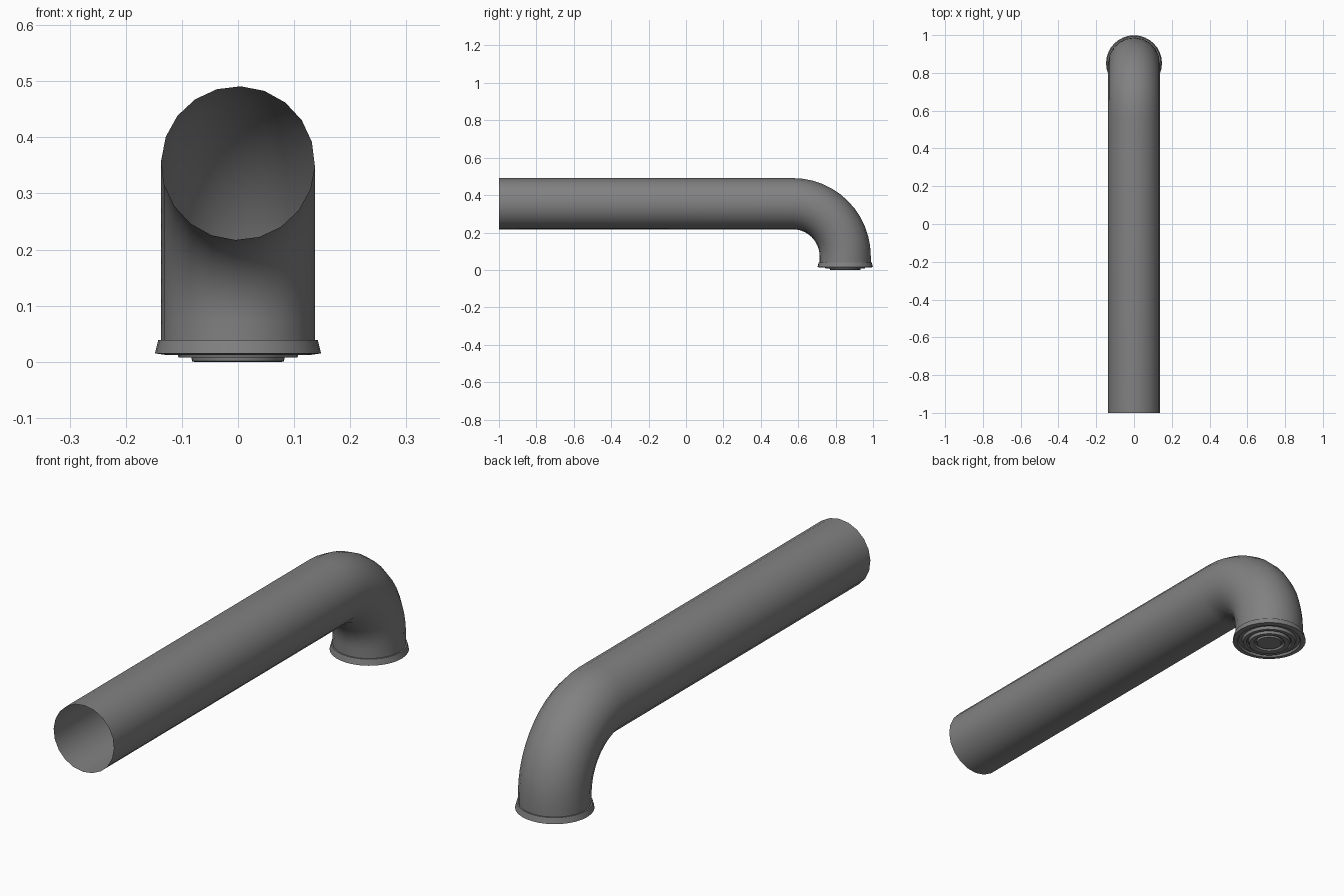
import bpy, bmesh, math
from mathutils import Vector

if "Cube" in bpy.data.objects:
    bpy.data.objects.remove(bpy.data.objects["Cube"])

SIDES = 20
R, CZ, CY, BEND = 0.137, 0.354, 0.851, 0.28

metal = bpy.data.materials.new("grey metal")
metal.diffuse_color = (0.22, 0.22, 0.22, 1)
metal.use_nodes = True
metal.node_tree.nodes["Principled BSDF"].inputs["Base Color"].default_value = metal.diffuse_color


def skin(name, rings, cap=False):
    """Join successive rings of points into a smooth surface."""
    bm = bmesh.new()
    loops = [[bm.verts.new(p) for p in ring] for ring in rings]
    for a, b in zip(loops, loops[1:]):
        n = len(a)
        for i in range(n):
            j = (i + 1) % n
            bm.faces.new((a[i], a[j], b[j], b[i]))
    if cap:
        bm.faces.new(loops[-1])
    bmesh.ops.recalc_face_normals(bm, faces=bm.faces)
    me = bpy.data.meshes.new(name)
    bm.to_mesh(me)
    bm.free()
    ob = bpy.data.objects.new(name, me)
    bpy.context.collection.objects.link(ob)
    me.materials.append(metal)
    bpy.ops.object.select_all(action='DESELECT')
    ob.select_set(True)
    bpy.context.view_layer.objects.active = ob
    bpy.ops.object.shade_smooth_by_angle(angle=math.radians(35))
    return ob


def tube_ring(y, z, tilt):
    """Circle across the pipe; tilt 0 faces along y, 90 degrees faces down."""
    up = Vector((0, math.sin(tilt), math.cos(tilt)))
    pts = []
    for i in range(SIDES):
        a = math.radians(-2) + math.tau * i / SIDES
        pts.append(Vector((0, y, z)) + R * (Vector((math.cos(a), 0, 0)) + up * math.sin(a)))
        pts[-1].x = R * math.cos(a)
    return pts


# Open pipe: straight run, quarter bend, short drop
rings = [tube_ring(-1, CZ, 0)]
for k in range(13):
    t = math.pi / 2 * k / 12
    rings.append(tube_ring(CY - BEND + BEND * math.sin(t), CZ - BEND + BEND * math.cos(t), t))
rings.append(tube_ring(CY, 0.038, math.pi / 2))
skin("pipe", rings)

# Flared collar with stepped concentric outlet rings underneath
profile = [(0.136, 0.039), (0.142, 0.039), (0.148, 0.015), (0.128, 0.012),
           (0.124, 0.020), (0.110, 0.020), (0.106, 0.008), (0.092, 0.008),
           (0.088, 0.014), (0.084, 0.014), (0.082, 0.001), (0.078, 0.0),
           (0.062, 0.004), (0.058, 0.012), (0.052, 0.012), (0.049, 0.004)]
skin("outlet_collar", [[(r * math.cos(math.tau * i / 32), CY + r * math.sin(math.tau * i / 32), z)
                        for i in range(32)] for r, z in profile], cap=True)
